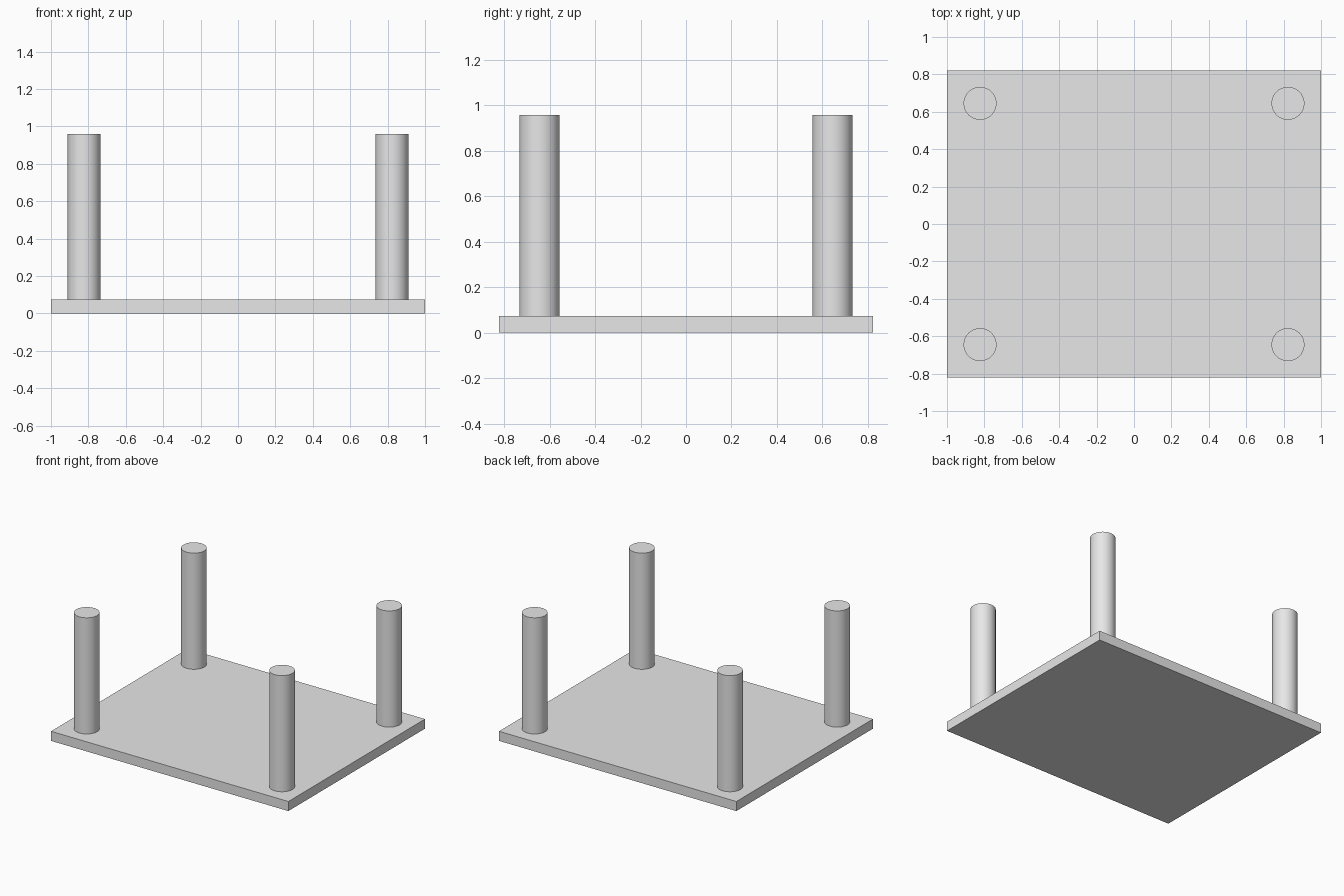
import bpy

if "Cube" in bpy.data.objects:
    bpy.data.objects.remove(bpy.data.objects["Cube"], do_unlink=True)

WIDTH, DEPTH, THICK = 2.0, 1.644, 0.073
TOP = 0.958
LEG_X, LEG_Y, LEG_R = 0.823, 0.645, 0.088

# Single plain grey
grey = bpy.data.materials.new("light_grey")
grey.use_nodes = True
colour = (0.8, 0.8, 0.8, 1)
grey.diffuse_color = colour
grey.node_tree.nodes["Principled BSDF"].inputs["Base Color"].default_value = colour


def finish(name):
    obj = bpy.context.object
    obj.name = obj.data.name = name
    obj.data.materials.append(grey)
    return obj


# Flat slab
bpy.ops.mesh.primitive_cube_add(size=1, location=(0, 0, THICK / 2))
slab = finish("slab")
slab.scale = (WIDTH, DEPTH, THICK)
bpy.ops.object.transform_apply(location=False, rotation=False, scale=True)

# Four round legs standing on the slab
for side, sx in (("left", 1), ("right", -1)):
    for end, sy in (("front", -1), ("back", 1)):
        bpy.ops.mesh.primitive_cylinder_add(
            vertices=48, radius=LEG_R, depth=TOP - THICK,
            location=(sx * LEG_X, sy * LEG_Y, (TOP + THICK) / 2))
        finish(f"{end}_{side}_leg")
        bpy.ops.object.shade_smooth_by_angle()
